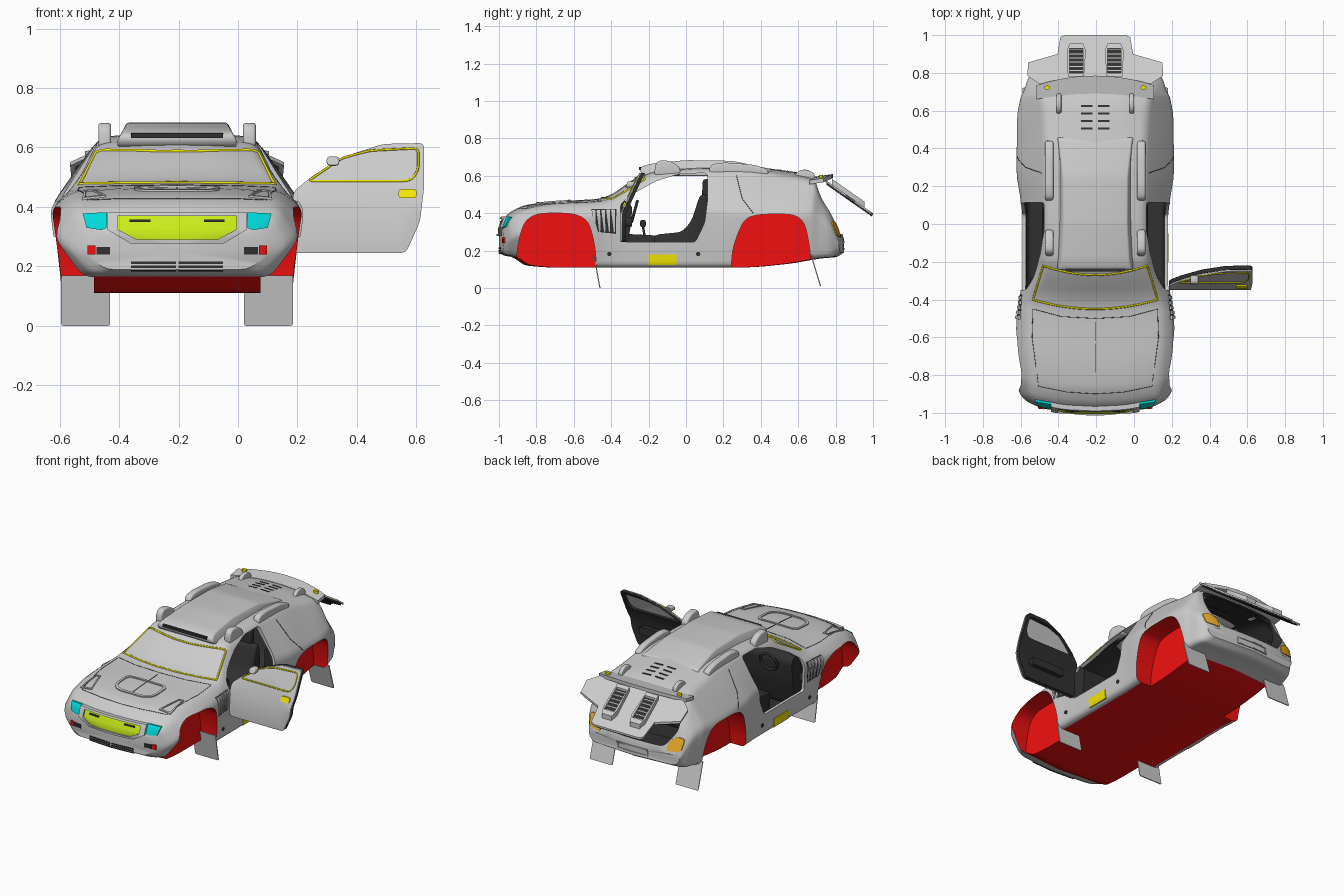
import bpy, bmesh, math
from mathutils import Vector
from mathutils.bvhtree import BVHTree

if "Cube" in bpy.data.objects:
    bpy.data.objects.remove(bpy.data.objects["Cube"])

def material(name, col):
    m = bpy.data.materials.new(name)
    m.diffuse_color = (*col, 1)
    m.use_nodes = True
    m.node_tree.nodes["Principled BSDF"].inputs["Base Color"].default_value = m.diffuse_color
    return m
GREY, DARK, RED = material("grey", (.8, .8, .8)), material("dark", (.03, .03, .03)), material("red", (.9, .005, .005))
YELLOW, LIME = material("yellow", (.9, .8, .0)), material("lime", (.6, .85, .01))
CYAN, ORANGE = material("cyan", (.0, .7, .7)), material("orange", (.9, .45, .02))
SLOTS = [GREY, DARK, RED]

# body stations: y, bottom z, bottom half width, waist z, waist hw, shoulder hw, shoulder z, top z
ST = [(-1.0, .19, .25, .25, .30, .26, .30, .31), (-.975, .175, .29, .27, .38, .33, .36, .37),
      (-.93, .165, .32, .30, .415, .345, .40, .412), (-.85, .12, .37, .36, .425, .345, .43, .445),
      (-.70, .11, .39, .39, .425, .35, .452, .462), (-.52, .11, .385, .40, .42, .355, .460, .472),
      (-.44, .11, .38, .41, .405, .35, .468, .484), (-.25, .11, .38, .42, .39, .275, .580, .600),
      (-.18, .11, .38, .42, .39, .265, .612, .628), (.10, .11, .38, .42, .395, .26, .635, .65),
      (.30, .11, .39, .41, .42, .26, .635, .65), (.55, .13, .40, .40, .42, .27, .60, .625),
      (.70, .155, .37, .40, .40, .29, .57, .59), (.74, .16, .36, .38, .38, .31, .48, .50),
      (.80, .165, .34, .34, .36, .30, .385, .40), (.845, .19, .30, .24, .33, .29, .255, .26)]

def station(y):
    i = max(k for k in range(len(ST) - 1) if ST[k][0] <= y + 1e-9)
    h = ST[i + 1][0] - ST[i][0]
    t = (y - ST[i][0]) / h
    sec = lambda k, c: (ST[k + 1][c] - ST[k][c]) / (ST[k + 1][0] - ST[k][0])
    def slope(k, c):
        if k in (0, len(ST) - 1):
            return sec(min(k, len(ST) - 2), c)
        a, b = sec(k - 1, c), sec(k, c)
        return 0 if a * b <= 0 else 2 * a * b / (a + b)
    return [ST[i][c] * (1 + 2 * t) * (1 - t) ** 2 + h * slope(i, c) * t * (1 - t) ** 2
            + ST[i + 1][c] * t * t * (3 - 2 * t) + h * slope(i + 1, c) * t * t * (t - 1) for c in range(1, 8)]

def rounded(pts, r, closed=True, n=4):
    pts, out = [Vector(p) for p in pts], []
    for i, p in enumerate(pts):
        if not closed and i in (0, len(pts) - 1):
            out.append(p)
            continue
        da, db = pts[i - 1] - p, pts[(i + 1) % len(pts)] - p
        a, b = p + da * min(r / da.length, .45), p + db * min(r / db.length, .45)
        out += [a * (1 - t) ** 2 + p * 2 * t * (1 - t) + b * t * t for t in [k / n for k in range(n + 1)]]
    return out

def finish(name, bm, mats, index=None):
    bm.normal_update()
    bmesh.ops.recalc_face_normals(bm, faces=bm.faces)
    me = bpy.data.meshes.new(name)
    if index is not None:
        for f in bm.faces:
            f.material_index = index
    bm.to_mesh(me)
    bm.free()
    for m in mats:
        me.materials.append(m)
    o = bpy.data.objects.new(name, me)
    bpy.context.collection.objects.link(o)
    return o

def loft(name, g=0, y0=-1.0, y1=.845):
    ys = sorted({y0, y1} | {a[0] + (b[0] - a[0]) * k / 4 for a, b in zip(ST, ST[1:]) for k in range(5)
                            if y0 + .005 < a[0] + (b[0] - a[0]) * k / 4 < y1 - .005})
    bm, rings = bmesh.new(), []
    for y in ys:
        zb, wb, zs, ws, wr, zr, zt = station(y)
        half = rounded([(0, zb - g), (wb + g, zb - g), (ws + g, zs), (wr + g, zr + g),
                        (wr * .5, zr + (zt - zr) * .8 + g), (0, zt + g)], .035, False)
        ring = half + [Vector((-p.x, p.y)) for p in half[-2:0:-1]]
        rings.append([bm.verts.new((p.x, y * (1 + g) * (1 - .05 * (p.x / .4) ** 2), p.y)) for p in ring])
    n = len(rings[0])
    for y, a, b in zip(ys, rings, rings[1:]):
        for i in range(n):
            f = bm.faces.new((a[i], a[(i + 1) % n], b[(i + 1) % n], b[i]))
            f.material_index = 2 if i in (0, n - 1) and -.94 < y < .66 else 0
    for r in (rings[0], rings[-1]):
        c = bm.verts.new((0, r[0].co.y, (r[0].co.z + r[n // 2].co.z) / 2))
        for i in range(n):
            bm.faces.new((c, r[i], r[(i + 1) % n]))
    return finish(name, bm, SLOTS)

def plate(name, shapes, axis, lo, hi, mats=(GREY,), index=None, mirror=False, warp=None, cut=None, bevel=0):
    """Extrude 2D shapes (each: outer loop, then holes) along an axis."""
    bm = bmesh.new()
    for loops in shapes:
        edges = []
        for lp in loops:
            vs = [bm.verts.new((p[0], p[1], lo)) for p in lp]
            edges += [bm.edges.new((vs[i - 1], vs[i])) for i in range(len(vs))]
        fs = [f for f in bmesh.ops.triangle_fill(bm, use_beauty=True, edges=edges, normal=(0, 0, 1))["geom"]
              if isinstance(f, bmesh.types.BMFace)]
        ext = bmesh.ops.extrude_face_region(bm, geom=fs, use_keep_orig=True)["geom"]
        bmesh.ops.translate(bm, vec=(0, 0, hi - lo), verts=[v for v in ext if isinstance(v, bmesh.types.BMVert)])
    bm.normal_update()
    bmesh.ops.recalc_face_normals(bm, faces=bm.faces)
    if bevel:
        bmesh.ops.bevel(bm, geom=[e for e in bm.edges if e.calc_face_angle(0) > .6], offset=bevel,
                        segments=3, profile=.5, affect='EDGES')
    for v in bm.verts:
        a, b, c = v.co
        v.co = {'x': (c, a, b), 'y': (a, c, b), 'z': (a, b, c)}[axis]
    if cut:
        bmesh.ops.bisect_plane(bm, geom=bm.verts[:] + bm.edges[:] + bm.faces[:], plane_co=cut, plane_no=(0, 0, 1))
    if warp:
        for v in bm.verts:
            v.co = warp(v.co.copy())
    if mirror:
        d = bmesh.ops.duplicate(bm, geom=bm.verts[:] + bm.edges[:] + bm.faces[:])["geom"]
        for v in d:
            if isinstance(v, bmesh.types.BMVert):
                v.co.x = -v.co.x
    return finish(name, bm, mats, index)

def boolean(o, cutter, op='DIFFERENCE'):
    m = o.modifiers.new("cut", 'BOOLEAN')
    m.object, m.operation, m.solver = cutter, op, 'EXACT'
    me = bpy.data.meshes.new_from_object(o.evaluated_get(bpy.context.evaluated_depsgraph_get()))
    o.modifiers.clear()
    o.data = me
    bpy.data.objects.remove(cutter)

def inlay(name, shapes, axis, lo, hi, mat, grow=.004, mirror=False):
    o = plate(name, shapes, axis, lo, hi, [mat] * 3, mirror=mirror)
    boolean(o, loft("helper", grow), 'INTERSECT')

def rect(a0, b0, a1, b1, r=0):
    p = [(a0, b0), (a1, b0), (a1, b1), (a0, b1)]
    return rounded(p, r) if r else p

def tube(name, pts, r, mat, closed=False):
    cu = bpy.data.curves.new(name, 'CURVE')
    cu.dimensions, cu.bevel_depth, cu.bevel_resolution = '3D', r, 1
    sp = cu.splines.new('POLY')
    sp.points.add(len(pts) - 1)
    for q, p in zip(sp.points, pts):
        q.co = (*p, 1)
    sp.use_cyclic_u = closed
    cu.materials.append(mat)
    bpy.context.collection.objects.link(bpy.data.objects.new(name, cu))

body = loft("body")
bvh = BVHTree.FromPolygons([v.co.copy() for v in body.data.vertices], [list(p.vertices) for p in body.data.polygons])

def trace(name, pts, axis, r, mat, closed=False, sides=(1,)):
    """Lay a thin tube on the body, seen from above (z) or from the side (x)."""
    for s in sides:
        out, segs = [], list(zip(pts, pts[1:] + pts[:1] if closed else pts[1:]))
        for a, b in segs:
            for k in range(9):
                u, v = a[0] + (b[0] - a[0]) * k / 8, a[1] + (b[1] - a[1]) * k / 8
                h = bvh.ray_cast(Vector((u * s, v, 2)), Vector((0, 0, -1))) if axis == 'z' else \
                    bvh.ray_cast(Vector((2 * s, u, v)), Vector((-s, 0, 0)))
                if h[0] and (not out or (h[0] - out[-1]).length > 1e-4):
                    out.append(h[0])
        tube(name, out, r, mat, closed)

# cabin cavity, wheel wells, door and tailgate openings
cavity = loft("cavity", -.018, -.43, .73)
boolean(cavity, plate("housing", [[rect(.20, 0, .71, .425)]], 'x', .255, .6, SLOTS, mirror=True))
for p in cavity.data.polygons:
    p.material_index = 1
boolean(body, cavity)
arches = [[(-.905, .02), (-.905, .20), (-.87, .35), (-.80, .40), (-.60, .40), (-.52, .36), (-.485, .22), (-.475, .02)],
          [(.235, .02), (.25, .22), (.31, .37), (.39, .395), (.58, .395), (.635, .35), (.665, .2), (.67, .02)]]
boolean(body, plate("arch_cutter", [[rounded(a, .06)] for a in arches], 'x', .28, .6, SLOTS, 2, True))
DOOR = rounded([(-.35, .245), (.05, .245), (.10, .35), (.115, .47), (.115, .615), (-.03, .612),
                (-.16, .572), (-.28, .505), (-.35, .45)], .02)
boolean(body, plate("door_cutter", [[DOOR]], 'x', -.7, .7, SLOTS, 0))
boolean(body, plate("hatch_cutter", [[rounded([(-.26, .565), (.26, .565), (.285, .39), (.21, .29), (-.21, .29),
                                               (-.285, .39)], .03)]], 'y', .685, 1, SLOTS, 1))

# front: grille, lamps, intake
grille = [(-.20, .37), (.20, .37), (.20, .325), (.135, .29), (-.135, .29), (-.20, .325)]
inlay("grille", [[grille]], 'y', -1.1, -.91, LIME, .006)
inlay("grille_frame", [[[(x * 1.17, .332 + (z - .332) * 1.3) for x, z in grille], grille]], 'y', -1.1, -.90, GREY, .014)
inlay("grille_bars", [[rect(.09, .35, .16, .358)]], 'y', -1.1, -.91, DARK, .011, True)
inlay("headlights", [[[(.237, .33), (.255, .322), (.305, .33), (.318, .378), (.235, .382)]]], 'y', -1.1, -.907, CYAN, .006, True)
inlay("fog_lights", [[rect(.275, .24, .302, .27)]], 'y', -1.1, -.907, RED, .006, True)
inlay("fog_recess", [[rect(.225, .24, .272, .265)]], 'y', -1.1, -.907, DARK, .004, True)
inlay("lower_intake", [[rect(-.155, .182 + k * .013, -.004, .190 + k * .013)] for k in range(3)], 'y', -1.1, -.91, DARK, .004, True)

# bonnet scoop, vents and panel seams
scoop = rounded([(-.145, -.62), (-.145, -.76), (-.09, -.80), (.09, -.80), (.145, -.76), (.145, -.62)], .04)
inlay("bonnet_scoop", [[scoop, [(x * .9, -.70 + (y + .70) * .85) for x, y in scoop]]], 'z', .41, .6, GREY, .006)
inlay("bonnet_vents", [[[(.24, -.85), (.32, -.85), (.31, -.70), (.28, -.70)], [(.25, -.84), (.31, -.84), (.305, -.71), (.285, -.71)]]],
      'z', .41, .6, GREY, .005, True)
trace("bonnet_ridge", [(0, -.80), (0, -.52)], 'z', .002, DARK)
trace("bonnet_seam", [(0, -.50), (.18, -.49), (.33, -.45), (.335, -.6), (.30, -.86), (.15, -.89), (0, -.90)], 'z', .0015, DARK, sides=(1, -1))
trace("quarter_seam", [(.27, .60), (.30, .48), (.36, .40)], 'x', .0018, DARK, sides=(1, -1))
ts = [k / 8 - 1 for k in range(17)]
trace("windscreen_trim", [(.33 * t, -.45 + .05 * t * t) for t in ts] + [(-.275 * t, -.27 + .05 * t * t) for t in ts],
      'z', .0055, YELLOW, True)

# fender louvres, sill plates and plugs
inlay("fender_louvres", [[[(-.505 + k * .026, .42), (-.485 + k * .026, .42), (-.483 + k * .026, .31 - k * .003), (-.49 + k * .026, .30)]]
                         for k in range(5)], 'x', .345, .6, GREY, .008, True)
inlay("fender_recess", [[[(-.507, .422), (-.372, .422), (-.375, .29), (-.47, .30)]]], 'x', .35, .6, DARK, .001, True)
inlay("sill_plate", [[rect(-.20, .122, -.05, .18)]], 'x', .37, .6, YELLOW, .004, True)
inlay("sill_plugs", [[[(y + .012 * math.cos(a * .524), .182 + .012 * math.sin(a * .524)) for a in range(12)]]
                     for y in (-.41, .065)], 'x', .36, .6, DARK, .004, True)

# roof pod, intake, side pods, rear vents
pod = rounded([(-.235, .60), (-.25, .645), (-.19, .665), (0, .684), (.25, .68), (.46, .635), (.46, .6)], .03)
plate("roof_pod", [[pod]], 'x', -.2, .2, warp=lambda v: Vector((v.x * (1 - 2.6 * max(0, v.z - .625)), v.y, v.z)), bevel=.008)
plate("roof_intake", [[rect(-.155, .632, .155, .648)]], 'y', -.252, -.2, [DARK])
plate("side_pods_front", [[rounded([(-.17, .60), (-.165, .66), (-.14, .685), (-.08, .678), (-.03, .645), (-.03, .60)], .02)]],
      'x', .222, .265, mirror=True, bevel=.01)
plate("side_pods_rear", [[rounded([(.12, .61), (.13, .66), (.2, .672), (.36, .66), (.44, .635), (.44, .60)], .03)]],
      'x', .222, .265, mirror=True, bevel=.01)
plate("roof_fins", [[rounded([(.57, .58), (.60, .63), (.65, .635), (.69, .61), (.69, .57)], .03)]], 'x', .18, .205, mirror=True, bevel=.007)
inlay("roof_vents", [[rect(.015, .50 + k * .04, .075, .51 + k * .04)] for k in range(4)], 'z', .60, .7, DARK, .002, True)

# spoiler lip, marker lamps and open tailgate
arc = [k / 6 - 1 for k in range(13)]
plate("spoiler", [[[(.31 * t, .785 - .05 * t * t) for t in arc] + [(-.31 * t, .69 - .03 * t * t) for t in arc]]], 'z', .575, .597,
      warp=lambda v: v + Vector((0, 0, .15 * (v.y - .70) - .15 * v.x * v.x)))
plate("marker_lamps", [[rect(.24, .712, .27, .732, .009)]], 'z', .575, .605, [YELLOW], mirror=True)
tilt = lambda v: Vector((v.x, v.y, v.z + .61 - (v.y - .70) * .7))
gate = [(.30, .745), (.36, .785), (.355, .855), (.20, .90), (.185, .99), (.16, 1.0)]
gate = gate + [(-x, y) for x, y in gate[::-1]]
plate("tailgate", [[gate]], 'z', -.012, .0, warp=tilt)
plate("tailgate_lining", [[[(x * .95, .87 + (y - .87) * .95) for x, y in gate]]], 'z', -.022, -.0125, [DARK], warp=tilt)
lv = [(.06, .78), (.145, .78), (.15, .92), (.135, .955), (.065, .955), (.05, .92)]
plate("tailgate_scoops", [[lv, rect(.065, .80, .137, .93)]], 'z', -.002, .03, mirror=True, warp=tilt)
plate("tailgate_mesh", [[rect(.06, .79, .14, .935)]], 'z', -.001, .016, [DARK], mirror=True, warp=tilt)
plate("tailgate_slats", [[rect(.062, .81 + k * .022, .14, .815 + k * .022)] for k in range(6)], 'z', .0, .02, mirror=True, warp=tilt)

# tail lamps and rear bumper panel
inlay("tail_lamps", [[rounded([(.235, .27), (.325, .28), (.335, .35), (.29, .36), (.245, .33)], .015)]], 'y', .70, .95, ORANGE, .005, True)
inlay("rear_panel", [[rect(-.11, .205, .11, .25), rect(-.1, .212, .1, .243)]], 'y', .76, .95, GREY, .007)

# mud flaps
plate("front_mud_flaps", [[rect(.225, 0, .39, .17, .008)]], 'y', -.003, .003, mirror=True,
      warp=lambda v: v + Vector((0, -.46 - v.z * .18, 0)))
plate("rear_mud_flaps", [[rect(.225, .012, .385, .18, .008)]], 'y', -.003, .003, mirror=True,
      warp=lambda v: v + Vector((0, .722 - v.z * .3, 0)))

# open right door, swung to face forward
lean = lambda z: -.35 + .10 * max(0, (z - .40) / .215)
swing = lambda v: v + Vector((0, lean(v.z), 0))
outline = [(.39 + (p[0] + .35) * .95, p[1]) for p in DOOR]
window = rounded([(.44, .487), (.555, .565), (.65, .59), (.812, .598), (.812, .525), (.79, .492), (.76, .487)], .02)
plate("door_skin", [[outline]], 'y', 0, .008, warp=swing, cut=(0, 0, .40))
plate("door_lining", [[outline, window]], 'y', .009, .03, [DARK], warp=swing, cut=(0, 0, .40))
plate("door_armrest", [[rect(.50, .33, .74, .38, .02)]], 'y', .03, .06, [DARK], warp=swing)
tube("window_trim", [(x, lean(z) - .001, z) for x, z in window], .004, YELLOW, True)
plate("door_handle", [[rect(.745, .43, .806, .46, .012)]], 'y', -.008, .004, [YELLOW], warp=swing)
plate("door_mirror", [[rect(.503, .538, .546, .570, .015)]], 'y', -.04, .002, warp=swing, bevel=.006)

# interior: seats, dashboard, wheel, lever, rear bench
seat = rounded([(-.17, .13), (-.17, .285), (-.02, .30), (.03, .36), (.075, .50), (.115, .50), (.125, .40), (.10, .13)], .03)
plate("front_seats", [[seat]], 'x', .09, .28, [DARK], mirror=True, bevel=.012)
plate("headrests", [[rounded([(.085, .49), (.09, .58), (.125, .585), (.125, .49)], .015)]], 'x', .135, .235, [DARK], mirror=True, bevel=.01)
plate("rear_bench", [[[(y * .7 + .27, z + .02) for y, z in seat]]], 'x', -.24, .24, [DARK], bevel=.012)
plate("dashboard", [[rounded([(-.42, .13), (-.42, .46), (-.33, .475), (-.285, .44), (-.30, .30), (-.34, .13)], .03)]], 'x', -.345, .345, [DARK])
plate("console", [[rounded([(-.34, .13), (-.33, .29), (.05, .27), (.05, .13)], .02)]], 'x', -.05, .05, [DARK], bevel=.008)
tube("gear_lever", [(0, -.22, .27), (0, -.23, .33)], .007, DARK)
plate("gear_knob", [[rect(-.245, .325, -.215, .365, .012)]], 'x', -.014, .014, [DARK], bevel=.005)
tube("steering_wheel", [(-.19 + .06 * math.cos(a * .314), -.275 + .015 * math.sin(a * .314), .41 + .055 * math.sin(a * .314))
                        for a in range(20)], .008, DARK, True)

# shift the car so that body plus open door are centred, then smooth
for o in bpy.context.scene.objects:
    o.location.x -= .205
    if o.type == 'MESH':
        o.select_set(True)
        bpy.context.view_layer.objects.active = o
bpy.ops.object.shade_smooth_by_angle(angle=math.radians(32))
